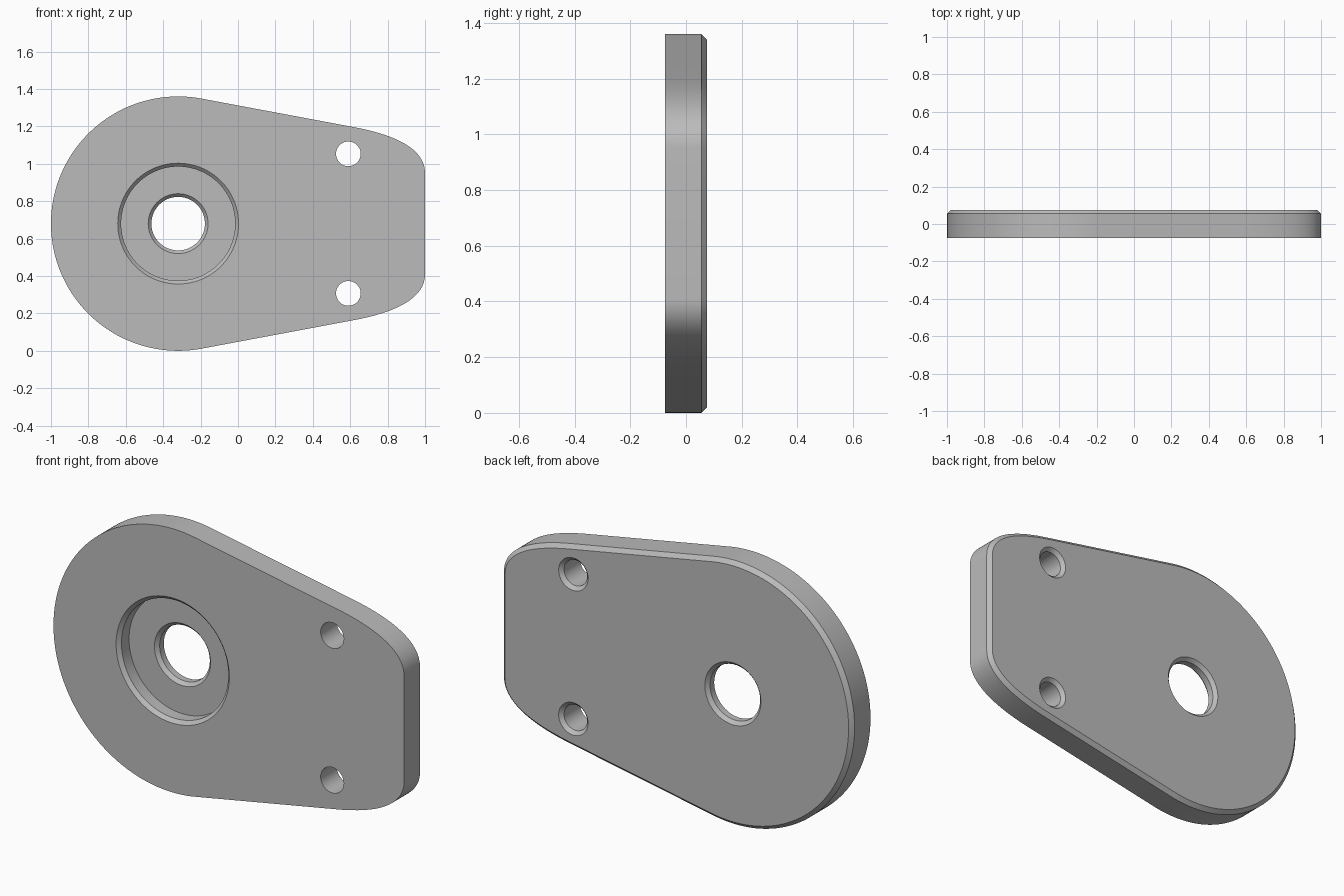
import bpy, bmesh, math
from mathutils import Vector

if "Cube" in bpy.data.objects:
    bpy.data.objects.remove(bpy.data.objects["Cube"], do_unlink=True)

R = 0.68                       # round end radius
CX, CZ = -0.32, 0.68           # round end centre
HALF, BEV = 0.075, 0.02        # half thickness and edge chamfer
TILT = math.radians(10.6)      # slope of the tapering sides

grey = bpy.data.materials.new("light_grey_metal")
grey.use_nodes = True
grey.diffuse_color = (0.5, 0.5, 0.5, 1)
grey.node_tree.nodes["Principled BSDF"].inputs["Base Color"].default_value = (0.5, 0.5, 0.5, 1)


def mesh_object(name, bm):
    bmesh.ops.recalc_face_normals(bm, faces=bm.faces)
    me = bpy.data.meshes.new(name)
    bm.to_mesh(me)
    bm.free()
    me.materials.append(grey)
    ob = bpy.data.objects.new(name, me)
    bpy.context.collection.objects.link(ob)
    return ob


def loft(name, rings):
    """Skin closed rings of points and cap both ends."""
    bm = bmesh.new()
    loops = [[bm.verts.new(p) for p in ring] for ring in rings]
    n = len(loops[0])
    for a, b in zip(loops, loops[1:]):
        for i in range(n):
            j = (i + 1) % n
            bm.faces.new((a[i], a[j], b[j], b[i]))
    bm.faces.new(loops[0])
    bm.faces.new(loops[-1])
    return mesh_object(name, bm)


def bore(name, x, z, profile, n=96):
    """Round cutter along y from (y, radius) pairs."""
    turns = [2 * math.pi * i / n for i in range(n)]
    return loft(name, [[(x + r * math.cos(t), y, z + r * math.sin(t)) for t in turns]
                       for y, r in profile])


# Upper half outline: round end, straight taper, soft corner
upper = []
end = math.pi / 2 - TILT
for i in range(65):
    a = math.pi + (end - math.pi) * i / 64
    upper.append(Vector((CX + R * math.cos(a), R * math.sin(a))))
tangent = upper[-1]


def taper(x):
    return Vector((x, tangent.y - (x - tangent.x) * math.tan(TILT)))


p0, p1, p2 = taper(0.62), taper(1.0), Vector((1.0, 0.27))
for i in range(25):
    t = i / 24
    upper.append(p0 * (1 - t) ** 2 + p1 * 2 * t * (1 - t) + p2 * t * t)

# Mirror for the lower half
outline = upper + [Vector((p.x, -p.y)) for p in reversed(upper[1:])]


def outline_ring(y, inset):
    ring = []
    n = len(outline)
    for i, p in enumerate(outline):
        d1 = (p - outline[i - 1]).normalized()
        d2 = (outline[(i + 1) % n] - p).normalized()
        d = (d1 + d2).normalized()
        q = p + Vector((d.y, -d.x)) * inset / d.dot(d1)
        ring.append((q.x, y, q.y + CZ))
    return ring


plate = loft("mounting_plate", [outline_ring(-HALF, 0), outline_ring(HALF - BEV, 0),
                                outline_ring(HALF, BEV)])

# Cutters: stepped bearing seat with chamfered lips, and two bolt holes
C, FLOOR, OUT = 0.018, 0.005, 0.05
cutters = [
    bore("seat_cutter", CX, CZ, [(-HALF - OUT, 0.323 + OUT), (-HALF, 0.323),
                                 (-HALF + C, 0.305), (FLOOR, 0.305), (FLOOR, 0.16),
                                 (FLOOR + C, 0.143), (HALF - C, 0.143),
                                 (HALF, 0.16), (HALF + OUT, 0.16 + OUT)])]
for side, s in (("upper", 1), ("lower", -1)):
    cutters.append(bore(side + "_bolt_cutter", 0.59, CZ + s * 0.373,
                        [(-HALF - OUT, 0.066), (HALF - C, 0.066),
                         (HALF, 0.084), (HALF + OUT, 0.084 + OUT)], 48))

for ob in bpy.context.selected_objects:
    ob.select_set(False)
plate.select_set(True)
bpy.context.view_layer.objects.active = plate
for c in cutters:
    mod = plate.modifiers.new(c.name, "BOOLEAN")
    mod.operation = "DIFFERENCE"
    mod.solver = "EXACT"
    mod.object = c
    bpy.ops.object.modifier_apply(modifier=mod.name)
    bpy.data.objects.remove(c, do_unlink=True)

bpy.ops.object.shade_smooth_by_angle(angle=math.radians(25))
